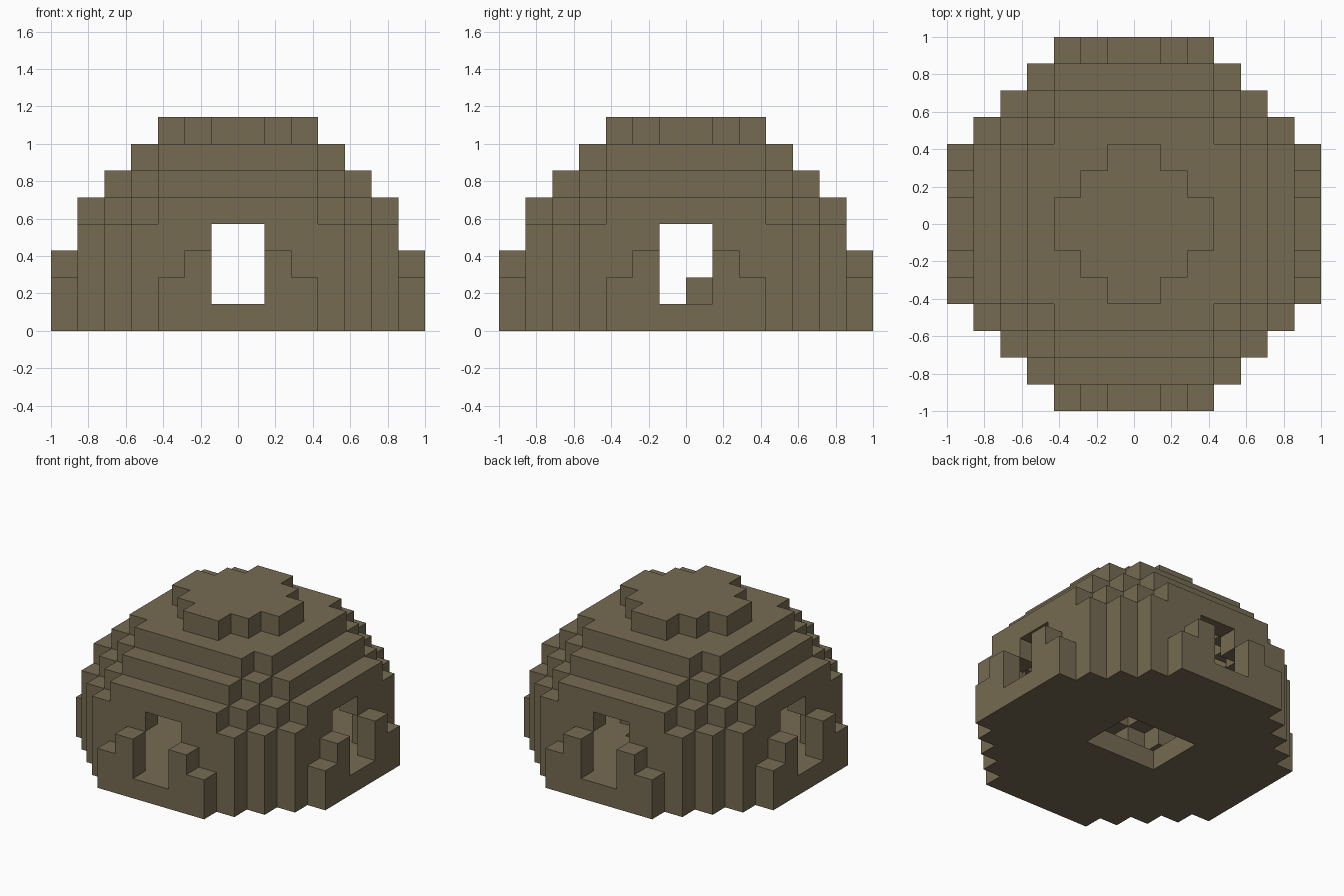
import bpy
import bmesh
import math
from mathutils import Vector

UNIT = 1 / 7          # edge of one building block
OUTER, INNER = 7, 6   # dome radii in blocks

if "Cube" in bpy.data.objects:
    bpy.data.objects.remove(bpy.data.objects["Cube"])

stone = bpy.data.materials.new("brown_stone")
stone.use_nodes = True
colour = (0.18, 0.145, 0.085, 1)
stone.diffuse_color = colour
stone.node_tree.nodes["Principled BSDF"].inputs["Base Color"].default_value = colour


def radius_sq(x, y, z):
    """Squared distance of a block's middle from the dome centre, one block up."""
    return (x + 0.5) ** 2 + (y + 0.5) ** 2 + (z - 0.5) ** 2


def is_doorway(x, y, z):
    return 1 <= z <= 3 and (x in (-1, 0) or y in (-1, 0))


def is_floor_hole(x, y):
    return -2 <= x < 2 and -1 <= y < 2


span = range(-OUTER, OUTER)
ball = [(x, y, z) for x in span for y in span for z in range(OUTER + 1)
        if radius_sq(x, y, z) <= OUTER ** 2]

# Hollow dome with four doorways, floor slab with a hatch, one loose block
parts = {
    "dome_shell": {c for c in ball if c[2] > 0
                   and radius_sq(*c) >= INNER ** 2 and not is_doorway(*c)},
    "floor": {c for c in ball if c[2] == 0 and not is_floor_hole(*c[:2])},
    "step_block": {(2, 0, 1)},
}
solid = set().union(*parts.values())


def build_blocks(name, cells):
    """Skin the exposed sides of a set of blocks and merge flat areas."""
    bm = bmesh.new()
    for cell in cells:
        for axis in range(3):
            for sign in (-1, 1):
                normal = Vector((0, 0, 0))
                normal[axis] = sign
                if tuple(int(a + b) for a, b in zip(cell, normal)) in solid:
                    continue
                u = Vector((0, 0, 0))
                u[(axis + 1) % 3] = 0.5
                v = normal.cross(u)
                mid = Vector(cell) + Vector((0.5, 0.5, 0.5)) + normal / 2
                corners = (mid - u - v, mid + u - v, mid + u + v, mid - u + v)
                bm.faces.new([bm.verts.new(p * UNIT) for p in corners])
    bmesh.ops.remove_doubles(bm, verts=bm.verts, dist=UNIT / 100)
    bmesh.ops.dissolve_limit(bm, angle_limit=math.radians(1),
                             verts=bm.verts, edges=bm.edges)
    mesh = bpy.data.meshes.new(name)
    bm.to_mesh(mesh)
    bm.free()
    mesh.materials.append(stone)
    obj = bpy.data.objects.new(name, mesh)
    bpy.context.collection.objects.link(obj)


for part_name, part_cells in parts.items():
    build_blocks(part_name, part_cells)
